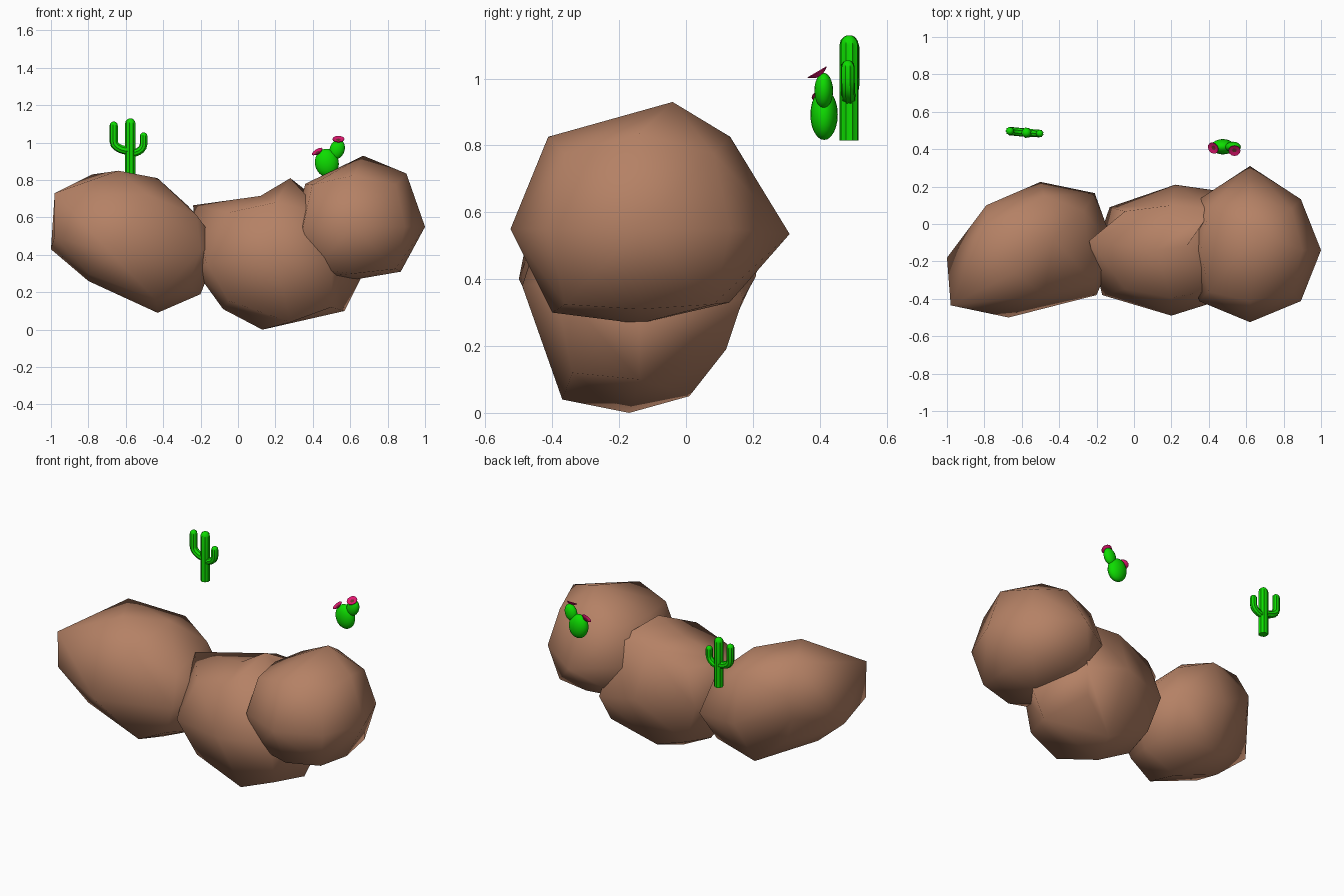
import bpy, bmesh, math
from mathutils import Vector, Matrix

if "Cube" in bpy.data.objects:
    bpy.data.objects.remove(bpy.data.objects["Cube"])


def material(name, rgb):
    m = bpy.data.materials.new(name)
    m.diffuse_color = (*rgb, 1)
    m.use_nodes = True
    m.node_tree.nodes["Principled BSDF"].inputs["Base Color"].default_value = m.diffuse_color
    return m


ROCK = material("rock brown", (0.46, 0.22, 0.13))
GREEN = material("cactus green", (0.004, 0.72, 0.0))
PINK = material("flower pink", (0.75, 0.008, 0.16))
CENTRE = material("flower centre", (0.16, 0.03, 0.03))


def finish(bm, name, mats, angle=40):
    bmesh.ops.recalc_face_normals(bm, faces=bm.faces[:])
    me = bpy.data.meshes.new(name)
    bm.to_mesh(me)
    bm.free()
    ob = bpy.data.objects.new(name, me)
    bpy.context.collection.objects.link(ob)
    for m in mats:
        me.materials.append(m)
    bpy.ops.object.select_all(action='DESELECT')
    ob.select_set(True)
    bpy.context.view_layer.objects.active = ob
    bpy.ops.object.shade_smooth_by_angle(angle=math.radians(angle))
    return ob


# Boulder: once-divided cube rounded to a sphere, with some corners pulled
def rock(name, centre, radii, pulls, hull=True):
    bm = bmesh.new()
    bmesh.ops.create_cube(bm, size=2)
    bmesh.ops.subdivide_edges(bm, edges=bm.edges[:], cuts=1, use_grid_fill=True)
    for v in bm.verts:
        key = tuple(round(c) for c in v.co)
        n = v.co.normalized()
        base = Vector(centre) + Vector([a * b for a, b in zip(n, radii)])
        v.co = Vector(pulls[key]) if key in pulls else base
    if hull:  # wrap the pulled corners so that the boulder has no dents
        bmesh.ops.delete(bm, geom=bm.edges[:], context='EDGES_FACES')
        bmesh.ops.convex_hull(bm, input=bm.verts[:])
        bmesh.ops.delete(bm, geom=[v for v in bm.verts if not v.link_faces], context='VERTS')
    return finish(bm, name, [ROCK], 65)


rock("left_rock", (-.5, -.14, .45), (.40, .36, .37), {
    (-1, 0, 0): (-1, -.18, .43), (-1, -1, 1): (-.98, -.435, .73),
    (-1, -1, 0): (-.98, -.43, .50), (-1, -1, -1): (-.8, -.38, .30),
    (-1, 0, -1): (-.8, -.2, .26), (-1, 1, -1): (-.74, .03, .33),
    (-1, 1, 0): (-.80, .06, .50), (-1, 1, 1): (-.79, .1, .65),
    (-1, 0, 1): (-.78, 0, .83), (0, 0, 1): (-.64, -.26, .85),
    (1, 0, 1): (-.43, -.08, .81), (0, 1, 1): (-.48, .15, .74),
    (0, 1, 0): (-.5, .225, .45), (0, -1, 0): (-.67, -.5, .40),
    (0, -1, 1): (-.48, -.38, .72), (1, -1, 1): (-.22, -.31, .61),
    (0, -1, -1): (-.44, -.38, .16), (0, 1, -1): (-.56, .10, .18),
    (0, 0, -1): (-.43, -.14, .09), (1, 0, -1): (-.2, -.14, .19),
    (1, -1, 0): (-.2, -.38, .42), (1, 1, 0): (-.21, .165, .42)})

rock("middle_rock", (.2, -.14, .39), (.43, .36, .41), {
    (-1, 0, 1): (-.24, -.09, .665), (0, 0, 1): (.12, -.14, .715),
    (1, 0, 1): (.28, -.12, .81), (-1, 0, 0): (-.21, -.14, .29),
    (-1, 0, -1): (-.08, -.14, .11), (0, 0, -1): (.13, -.17, 0),
    (1, 0, -1): (.57, -.14, .1), (1, 0, 0): (.66, -.14, .28),
    (0, -1, -1): (.28, -.37, .04), (0, 1, -1): (.2, .01, .05),
    (0, -1, 0): (.2, -.49, .38), (0, 1, 0): (.22, .21, .41),
    (0, 1, 1): (.20, .10, .70), (1, 1, 1): (.42, .08, .70),
    (-1, -1, 0): (-.17, -.38, .36), (-1, 1, 0): (-.13, .09, .4),
    (1, -1, -1): (.50, -.34, .12), (1, 1, 0): (.5, .17, .34),
    (1, 1, -1): (.45, .12, .19)}, False)

rock("right_rock", (.62, -.14, .55), (.385, .385, .39), {
    (0, 1, 0): (.62, .31, .535), (0, 0, 1): (.67, -.04, .93),
    (0, 0, -1): (.62, -.14, .267), (0, -1, -1): (.62, -.40, .30),
    (1, 0, 0): (1, -.14, .55), (1, 0, 1): (.9, -.14, .835),
    (-1, 0, 1): (.36, -.14, .78), (-1, 0, 0): (.30, -.14, .56),
    (0, 1, -1): (.62, .13, .33), (1, 0, -1): (.87, -.14, .31)})


# Ribbed cactus stem swept along a path, with a rounded tip
def ribbed(bm, path, r, ribs=9):
    pts = [Vector(p) for p in path]
    d = (pts[-1] - pts[-2]).normalized()
    top = pts.pop()
    rings = [(p, r) for p in pts]
    rings += [(top - d * r * (1 - math.sin(a)), r * math.cos(a))
              for a in (0, .5, .95, 1.3)]
    loops = []
    for i, (p, rad) in enumerate(rings):
        a, b = rings[max(i - 1, 0)][0], rings[min(i + 1, len(rings) - 1)][0]
        t = (b - a).normalized()
        u = t.cross(Vector((0, 1, 0))).normalized()
        w = u.cross(t)
        ring = []
        for k in range(ribs * 2):
            ang = math.pi * k / ribs
            q = rad * (1 if k % 2 == 0 else .86)
            ring.append(bm.verts.new(p + u * q * math.cos(ang) + w * q * math.sin(ang)))
        loops.append(ring)
    n = ribs * 2
    for A, B in zip(loops, loops[1:]):
        for k in range(n):
            bm.faces.new((A[k], A[(k + 1) % n], B[(k + 1) % n], B[k]))
    bm.faces.new(loops[0])
    bm.faces.new(loops[-1])


def arm(side, start, reach, top, y):
    x0, y0 = -.575, .488
    pts = [(x0, y0, start)]
    for i in range(1, 6):
        s = i / 5
        a = math.pi / 2 * s
        pts.append((x0 + side * reach * math.sin(a), y0 + (y - y0) * math.sin(a),
                    start + .05 * (1 - math.cos(a))))
    return pts + [(x0 + side * reach, y, top)]


# Tall cactus with two arms
bm = bmesh.new()
ribbed(bm, [(-.575, .488, .815), (-.575, .488, .97), (-.575, .488, 1.13)], .029)
finish(bm, "tall_cactus_trunk", [GREEN], 60)
for name, args, r in (("left_arm", (-1, .957, .089, 1.113, .497), .023),
                      ("right_arm", (1, .942, .071, 1.055, .484), .021)):
    bm = bmesh.new()
    ribbed(bm, arm(*args), r)
    finish(bm, "tall_cactus_" + name, [GREEN], 60)

# Pad cactus: two egg-shaped pads
for name, c, s, tilt in (("lower_pad", (.475, .413, .892), (.064, .041, .076), -8),
                         ("upper_pad", (.53, .412, .964), (.040, .028, .054), 18)):
    bm = bmesh.new()
    bmesh.ops.create_uvsphere(
        bm, u_segments=20, v_segments=12, radius=1,
        matrix=Matrix.Translation(c) @ Matrix.Rotation(math.radians(tilt), 4, 'Y')
        @ Matrix.Diagonal((*s, 1)))
    finish(bm, name, [GREEN], 60)

# Flowers: shallow petal cups with a darker centre
for name, c, n in (("top_flower", (.537, .395, 1.014), (0, -.5, .86)),
                   ("side_flower", (.426, .408, .948), (-.5, -.35, .8))):
    bm = bmesh.new()
    prof = [(.012, -.008), (.032, .004), (.032, .007), (.012, .002)]
    rings = [[bm.verts.new((r * math.cos(k * math.tau / 12),
                            r * math.sin(k * math.tau / 12), z)) for k in range(12)]
             for r, z in prof]
    for A, B in zip(rings, rings[1:]):
        for k in range(12):
            bm.faces.new((A[k], A[(k + 1) % 12], B[(k + 1) % 12], B[k]))
    bm.faces.new(rings[0])
    bm.faces.new(rings[-1]).material_index = 1
    rot = Vector((0, 0, 1)).rotation_difference(Vector(n).normalized())
    bm.transform(Matrix.Translation(c) @ rot.to_matrix().to_4x4())
    finish(bm, name, [PINK, CENTRE], 30)
